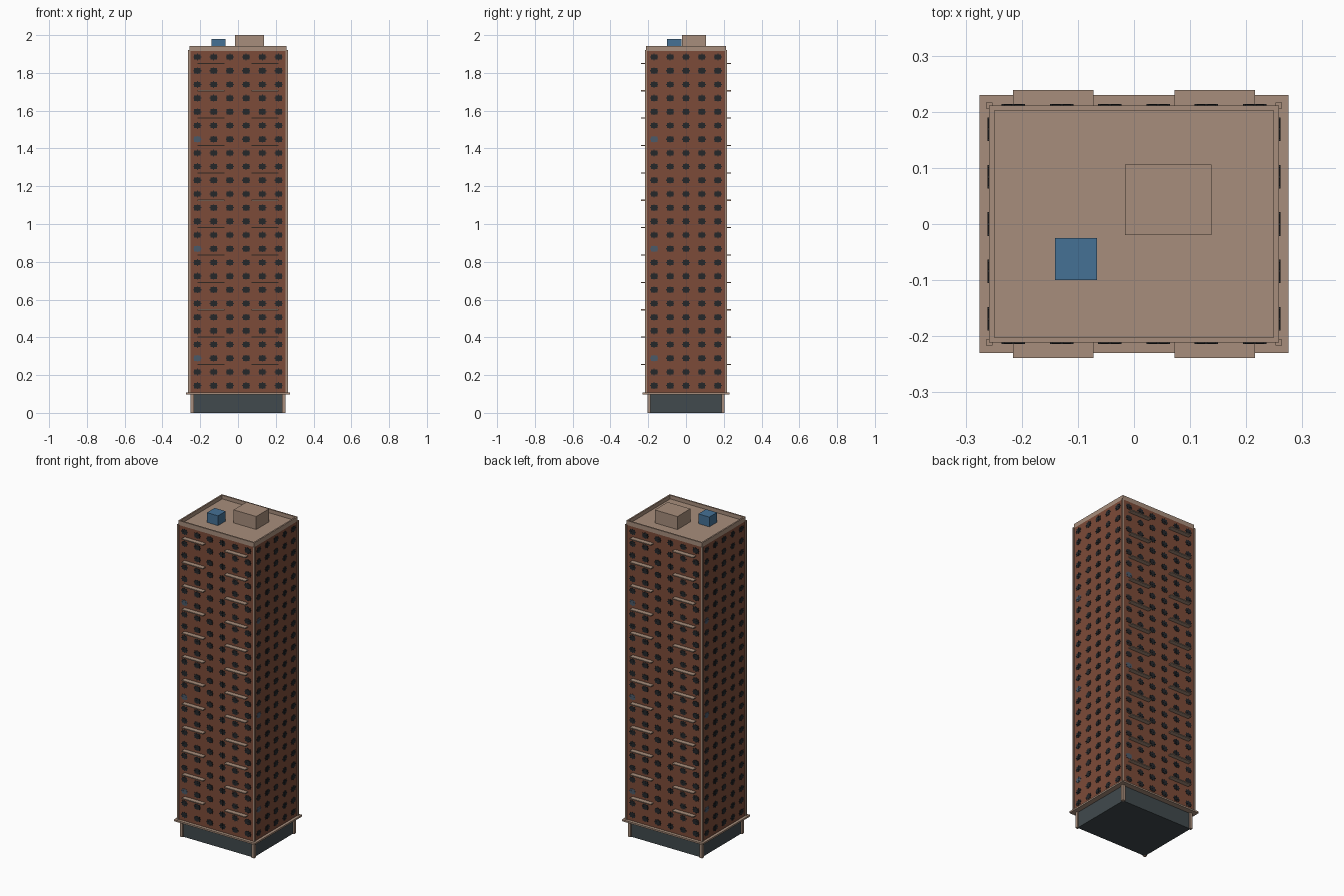
import bpy, bmesh, math
from mathutils import Matrix, Vector

if "Cube" in bpy.data.objects:
    bpy.data.objects.remove(bpy.data.objects["Cube"])


def material(name, rgb):
    m = bpy.data.materials.new(name)
    m.diffuse_color = (*rgb, 1)
    m.use_nodes = True
    m.node_tree.nodes["Principled BSDF"].inputs["Base Color"].default_value = m.diffuse_color
    return m


BRICK = material("red_brick", (0.20, 0.070, 0.040))
STONE = material("tan_stone", (0.39, 0.27, 0.20))
GLASS = material("lobby_glass", (0.052, 0.067, 0.074))
DARK = material("dark_window", (0.018, 0.020, 0.023))
PALE = material("blue_grey_window", (0.07, 0.10, 0.14))
BLUE = material("blue_metal", (0.060, 0.165, 0.30))

HX, HY = 0.258, 0.211            # tower half width and half depth
Z0, Z1, FLOORS = 0.108, 1.92, 25
STEP = (Z1 - Z0) / FLOORS


def add_box(bm, lo, hi, index=0, turn=Matrix()):
    lo, hi = Vector(lo), Vector(hi)
    mat = turn @ Matrix.Translation((lo + hi) / 2) @ Matrix.Diagonal((*(hi - lo), 1))
    for v in bmesh.ops.create_cube(bm, size=1, matrix=mat)["verts"]:
        for f in v.link_faces:
            f.material_index = index


def finish(bm, name, *mats):
    me = bpy.data.meshes.new(name)
    bm.to_mesh(me)
    bm.free()
    for m in mats:
        me.materials.append(m)
    ob = bpy.data.objects.new(name, me)
    bpy.context.collection.objects.link(ob)
    return ob


def boxes(name, mat, *spans):
    bm = bmesh.new()
    for lo, hi in spans:
        add_box(bm, lo, hi)
    return finish(bm, name, mat)


def corner_posts(name, cx, cy, r, z0, z1):
    boxes(name, STONE, *[((sx * cx - r, sy * cy - r, z0), (sx * cx + r, sy * cy + r, z1))
                         for sx in (-1, 1) for sy in (-1, 1)])


# Ground floor: glazed lobby, corner columns and canopy
boxes("lobby", GLASS, ((-0.243, -0.196, 0), (0.243, 0.196, 0.10)))
corner_posts("lobby_columns", 0.243, 0.196, 0.009, 0, 0.10)
boxes("canopy", STONE, ((-0.275, -0.23, 0.098), (0.275, 0.23, Z0)))

# Brick shaft with slim stone corner strips
boxes("tower", BRICK, ((-HX, -HY, Z0), (HX, HY, Z1 - 0.004)))
corner_posts("corner_strips", HX, HY, 0.0055, Z0, Z1)

# Roof deck and parapet
T, TOP = 0.009, 1.943
boxes("roof_deck", STONE, ((-HX, -HY, Z1 - 0.004), (HX, HY, Z1)))
boxes("parapet", STONE,
      ((-HX, -HY, Z1), (HX, -HY + T, TOP)), ((-HX, HY - T, Z1), (HX, HY, TOP)),
      ((-HX, -HY + T, Z1), (-HX + T, HY - T, TOP)),
      ((HX - T, -HY + T, Z1), (HX, HY - T, TOP)))

# Rooftop lift house and cooling unit
boxes("lift_house", STONE, ((-0.016, -0.02, Z1), (0.138, 0.106, 2.0)))
boxes("cooling_unit", BLUE, ((-0.141, -0.10, Z1), (-0.066, -0.025, 1.98)))

# Balcony slabs: two per second floor, front and back
slabs = []
for i in range(2, FLOORS, 2):
    z = Z0 + i * STEP
    for cx in (-0.144, 0.144):
        for y0, y1 in ((-0.239, -HY), (HY, 0.239)):
            slabs.append(((cx - 0.0715, y0, z), (cx + 0.0715, y1, z + 0.006)))
boxes("balconies", STONE, *slabs)

# Windows: a pane with a thin cross bar, in a grid on each of the four walls
bm = bmesh.new()
for side in range(4):
    half, dist, cols = ((HX, HY, 6), (HY, HX, 5))[side % 2]
    turn = Matrix.Rotation(side * math.pi / 2, 4, "Z")
    for row in range(FLOORS):
        z = Z0 + (row + 0.5) * STEP
        for col in range(cols):
            x = (col + 0.5) * 2 * half / cols - half
            tint = 1 if col == 0 and row % 8 == 2 else 0
            for w, h, d in ((0.017, 0.014, 0.002), (0.021, 0.003, 0.003),
                            (0.003, 0.018, 0.003)):
                add_box(bm, (x - w, -dist - d, z - h), (x + w, -dist + 0.001, z + h),
                        tint, turn)
finish(bm, "windows", DARK, PALE)
